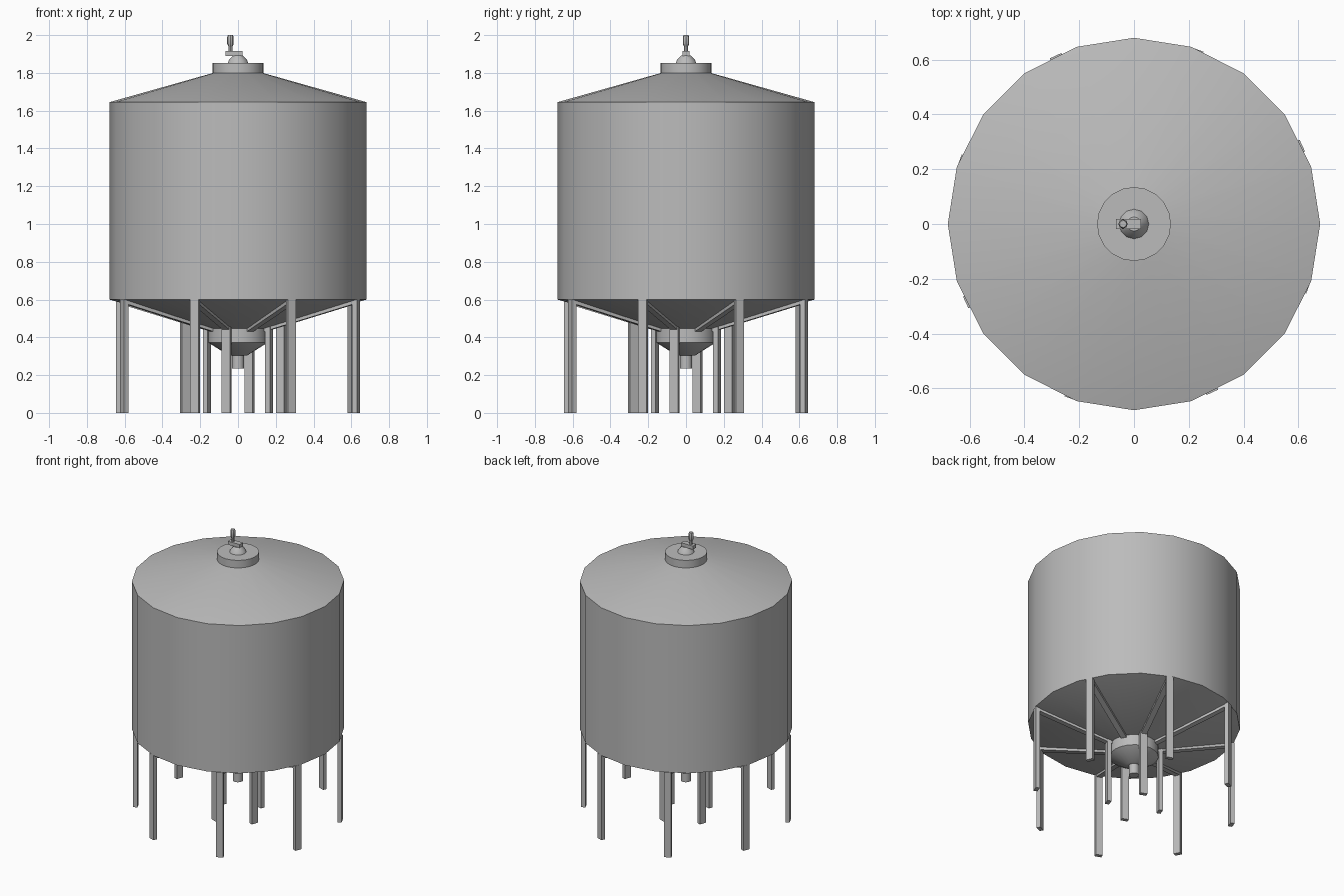
import bpy, math
from mathutils import Matrix, Vector

cube = bpy.data.objects.get("Cube")
if cube:
    bpy.data.objects.remove(cube, do_unlink=True)

steel = bpy.data.materials.new("galvanised steel grey")
steel.use_nodes = True
GREY = (0.5, 0.5, 0.5, 1)
steel.diffuse_color = GREY
steel.node_tree.nodes["Principled BSDF"].inputs["Base Color"].default_value = GREY


def make(name, verts, faces, smooth=False):
    mesh = bpy.data.meshes.new(name)
    mesh.from_pydata(verts, [], faces)
    mesh.materials.append(steel)
    obj = bpy.data.objects.new(name, mesh)
    bpy.context.collection.objects.link(obj)
    if smooth:
        bpy.ops.object.select_all(action='DESELECT')
        obj.select_set(True)
        bpy.context.view_layer.objects.active = obj
        bpy.ops.object.shade_smooth_by_angle(angle=math.radians(35))
    return obj


def lathe(name, profile, sides=20, x=0):
    """Turn a bottom-to-top (radius, z) profile around a vertical axis, capped."""
    verts = [(x + r * math.cos(math.tau * i / sides), r * math.sin(math.tau * i / sides), z)
             for r, z in profile for i in range(sides)]
    faces = [(k * sides + i, k * sides + (i + 1) % sides,
              (k + 1) * sides + (i + 1) % sides, (k + 1) * sides + i)
             for k in range(len(profile) - 1) for i in range(sides)]
    last = (len(profile) - 1) * sides
    faces += [tuple(reversed(range(sides))), tuple(range(last, last + sides))]
    return make(name, verts, faces, smooth=True)


def prism(name, outline, width, angle=0):
    """Extrude an (x, z) outline across y and turn it about the z axis."""
    n = len(outline)
    turn = Matrix.Rotation(angle, 3, 'Z')
    verts = [turn @ Vector((x, y, z)) for y in (-width / 2, width / 2) for x, z in outline]
    faces = [(i, (i + 1) % n, n + (i + 1) % n, n + i) for i in range(n)]
    faces += [tuple(reversed(range(n))), tuple(range(n, 2 * n))]
    faces[-2:] = [tuple(range(n)), tuple(reversed(range(n, 2 * n)))]
    faces[:n] = [tuple(reversed(f)) for f in faces[:n]]
    return make(name, verts, faces)


def box(name, x0, x1, z0, z1, width, angle=0):
    return prism(name, [(x0, z0), (x1, z0), (x1, z1), (x0, z1)], width, angle)


# Tank shell with shallow cone roof and hopper floor
lathe("tank_shell", [(0.15, 0.445), (0.68, 0.6), (0.68, 1.645), (0.13, 1.8)])
lathe("roof_collar", [(0.135, 1.795), (0.135, 1.852)])

# Roof valve
lathe("valve_base", [(0.055, 1.85), (0.048, 1.868), (0.026, 1.892)], 12)
box("valve_arm", -0.066, 0.025, 1.89, 1.915, 0.036)
lathe("valve_stem", [(0.01, 1.91), (0.01, 1.95)], 8, -0.04)
lathe("valve_handle", [(0.011, 1.94), (0.017, 1.953), (0.017, 1.99), (0.013, 2.0)], 8, -0.04)

# Outlet bowl and spout
lathe("outlet_bowl", [(0.05, 0.305), (0.157, 0.372), (0.157, 0.46)])
lathe("outlet_spout", [(0.033, 0.235), (0.033, 0.32)], 12)

# Outer legs with a rafter under the hopper floor
for i in range(8):
    angle = math.radians(45 * i - 20)
    box(f"outer_leg_{i + 1}", 0.651, 0.678, 0, 0.6, 0.047, angle)
    prism(f"floor_rafter_{i + 1}",
          [(0.15, 0.43), (0.66, 0.577), (0.66, 0.598), (0.15, 0.451)], 0.038, angle)

# Inner legs around the bowl
for i in range(4):
    box(f"inner_leg_{i + 1}", 0.162, 0.189, 0, 0.455, 0.047, math.radians(90 * i - 20))
